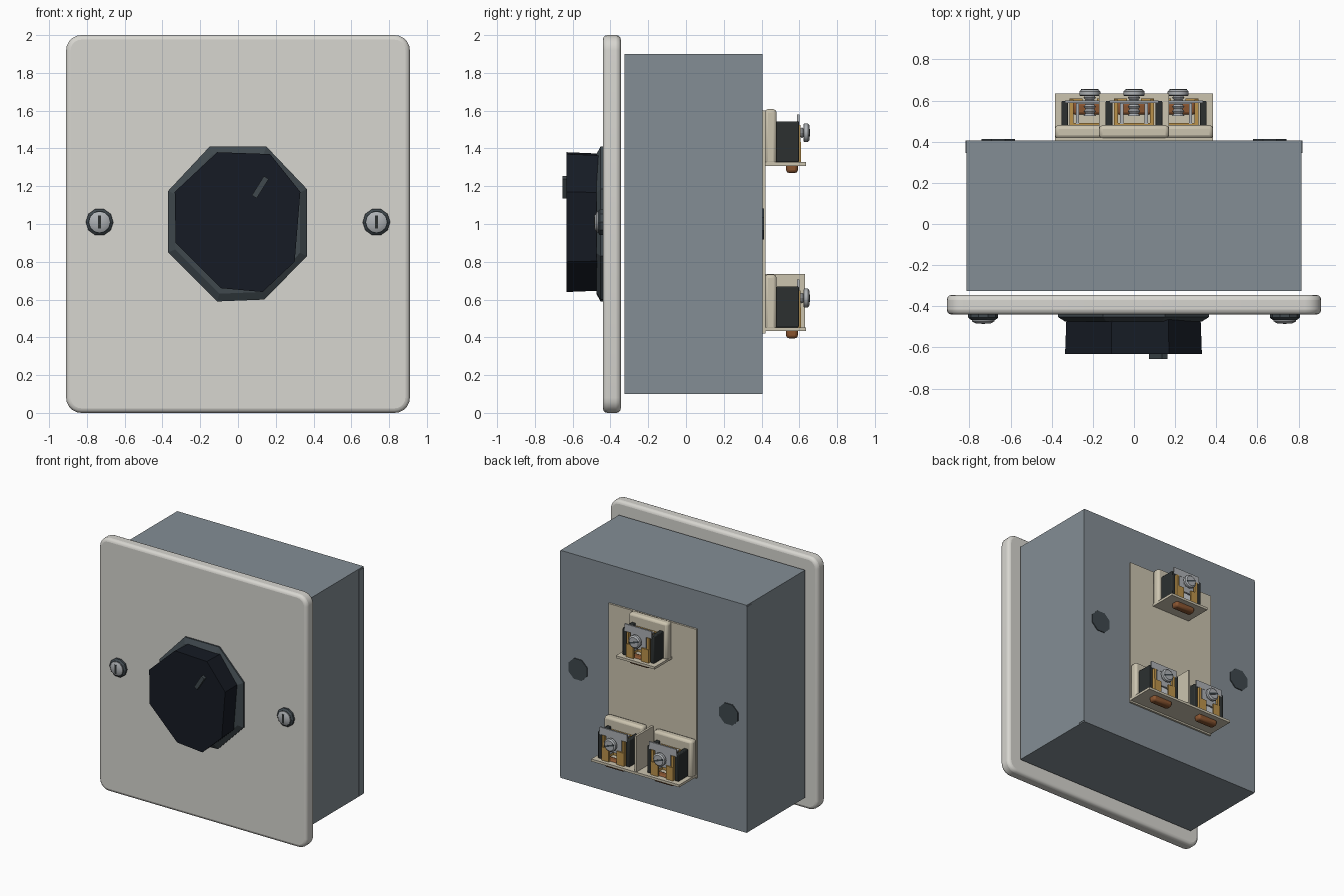
import bpy, bmesh, math
from mathutils import Matrix

if "Cube" in bpy.data.objects:
    bpy.data.objects.remove(bpy.data.objects["Cube"])


def mat(name, r, g, b):
    m = bpy.data.materials.new(name)
    m.diffuse_color = (r, g, b, 1)
    m.use_nodes = True
    m.node_tree.nodes["Principled BSDF"].inputs["Base Color"].default_value = m.diffuse_color
    return m


IVORY = mat("ivory_plate", 0.68, 0.67, 0.63)
CREAM = mat("cream_ceramic", 0.60, 0.55, 0.43)
STEEL = mat("box_steel", 0.23, 0.27, 0.30)
BLACK = mat("knob_black", 0.008, 0.011, 0.018)
SLATE = mat("dark_slate", 0.05, 0.065, 0.075)
COAL = mat("cheek_black", 0.025, 0.03, 0.03)
METAL = mat("bright_metal", 0.42, 0.44, 0.46)
BRASS = mat("brass", 0.50, 0.29, 0.07)
COPPER = mat("copper", 0.25, 0.09, 0.03)


def finish(name, bm, material, bevel=0, segs=2, smooth=True):
    bmesh.ops.recalc_face_normals(bm, faces=bm.faces)
    me = bpy.data.meshes.new(name)
    bm.to_mesh(me)
    bm.free()
    me.materials.append(material)
    ob = bpy.data.objects.new(name, me)
    bpy.context.collection.objects.link(ob)
    if bevel:
        mod = ob.modifiers.new("bevel", 'BEVEL')
        mod.width, mod.segments, mod.limit_method = bevel, segs, 'ANGLE'
        mod.angle_limit = math.radians(50)
    if smooth:
        bpy.ops.object.select_all(action='DESELECT')
        ob.select_set(True)
        bpy.context.view_layer.objects.active = ob
        bpy.ops.object.shade_smooth_by_angle(angle=math.radians(35))
    return ob


def box(name, x, y, z, material, bevel=0, spin=0):
    bm = bmesh.new()
    bmesh.ops.create_cube(bm, size=1)
    c = [(a[0] + a[1]) / 2 for a in (x, y, z)]
    s = [a[1] - a[0] for a in (x, y, z)]
    bm.transform(Matrix.Translation(c) @ Matrix.Rotation(spin, 4, 'Y') @ Matrix.Diagonal((*s, 1)))
    return finish(name, bm, material, bevel, smooth=bevel > 0)


def loft(name, rings, material, bevel=0, segs=2, smooth=False):
    """Skin between matching outlines; each ring is (y, [(x, z), ...])."""
    bm = bmesh.new()
    vs = [[bm.verts.new((px, y, pz)) for px, pz in pts] for y, pts in rings]
    n = len(vs[0])
    for a, b in zip(vs, vs[1:]):
        for i in range(n):
            bm.faces.new((a[i], a[(i + 1) % n], b[(i + 1) % n], b[i]))
    bm.faces.new(vs[0])
    bm.faces.new(vs[-1])
    return finish(name, bm, material, bevel, segs, smooth)


def circle(cx, cz, r, n=12, start=0.0):
    return [(cx + r * math.cos(start + 2 * math.pi * i / n),
             cz + r * math.sin(start + 2 * math.pi * i / n)) for i in range(n)]


def turned(name, cx, cz, profile, material, n=12, smooth=True):
    return loft(name, [(y, circle(cx, cz, r, n)) for y, r in profile], material, smooth=smooth)


def scaled(pts, f, cz=1.0):
    return [(x * f, cz + (z - cz) * f) for x, z in pts]


# Front plate with rounded corners and soft edges
R, HW = 0.08, 0.91
outline = []
for cx, cz, a0 in ((HW - R, 2 - R, 0), (R - HW, 2 - R, 90), (R - HW, R, 180), (HW - R, R, 270)):
    for k in range(6):
        a = math.radians(a0 + 18 * k)
        outline.append((cx + R * math.cos(a), cz + R * math.sin(a)))
loft("front_plate", [(-0.44, outline), (-0.345, outline)], IVORY, 0.024, 3, True)

# Sheet-metal back box: panel, four walls and folded rim
X0, X1, Z0, Z1, T = -0.815, 0.815, 0.10, 1.90, 0.015
box("box_back_panel", (X0, X1), (0.39, 0.405), (Z0, Z1), STEEL)
box("box_wall_left", (X0, X0 + T), (-0.325, 0.392), (Z0, Z1), STEEL)
box("box_wall_right", (X1 - T, X1), (-0.325, 0.392), (Z0, Z1), STEEL)
box("box_floor", (X0, X1), (-0.325, 0.392), (Z0, Z0 + T), STEEL)
box("box_roof", (X0, X1), (-0.325, 0.392), (Z1 - T, Z1), STEEL)
for s, side in ((-1, "left"), (1, "right")):
    x = sorted((s * 0.812, s * 0.819))
    box(f"rim_fold_{side}", x, (0.345, 0.405), (Z0 + 0.01, Z1 - 0.01), STEEL)

# Faceted dial skirt and knob
skirt = [(-0.15, 1.41), (0.15, 1.41), (0.365, 1.185), (0.365, 0.83),
         (0.14, 0.60), (-0.11, 0.59), (-0.37, 0.85), (-0.37, 1.175)]
knob = [(-0.11, 1.38), (0.17, 1.37), (0.33, 1.17), (0.30, 0.80),
        (0.13, 0.64), (-0.09, 0.66), (-0.33, 0.90), (-0.335, 1.17)]
loft("dial_skirt", [(-0.435, skirt), (-0.452, skirt), (-0.475, scaled(skirt, 0.9))], SLATE)
loft("dial_knob", [(-0.45, scaled(knob, 0.98)), (-0.632, knob)], BLACK)
box("dial_pointer", (0.103, 0.133), (-0.655, -0.62), (1.135, 1.255), SLATE, spin=math.radians(32))

# Plate screws, and knockouts in the back panel
for s, side in ((-1, "left"), (1, "right")):
    turned(f"plate_screw_washer_{side}", s * 0.733, 1.01,
           [(-0.435, 0.073), (-0.455, 0.073), (-0.467, 0.058)], SLATE, 10, False)
    turned(f"plate_screw_head_{side}", s * 0.733, 1.01,
           [(-0.46, 0.055), (-0.473, 0.055), (-0.484, 0.035)], METAL)
    box(f"plate_screw_slot_{side}", (s * 0.733 - 0.008, s * 0.733 + 0.008),
        (-0.486, -0.47), (0.975, 1.045), COAL)
    loft(f"back_knockout_{side}", [(y, circle(s * 0.66, 1.0, 0.088, 8, math.pi / 8))
                                   for y in (0.40, 0.412)], SLATE)

# Cream mounting plate with the divider and shared shelf of the lower pair
box("mounting_plate", (-0.385, 0.385), (0.40, 0.42), (0.42, 1.60), CREAM)
box("lower_shelf", (-0.385, 0.385), (0.41, 0.635), (0.433, 0.452), CREAM)
box("lower_divider", (-0.009, 0.009), (0.415, 0.63), (0.44, 0.735), CREAM)
box("upper_shelf", (-0.17, 0.17), (0.41, 0.635), (1.308, 1.327), CREAM)


def terminal(tag, cx, z, half):
    """Wire clamp standing on a shelf whose underside is at height z."""
    box(f"{tag}_pad", (cx - half, cx + half), (0.415, 0.48), (z + 0.005, z + 0.30), CREAM, 0.018)
    for s, side in ((-1, "left"), (1, "right")):
        def span(a, b):
            return sorted((cx + s * a, cx + s * b))
        box(f"{tag}_cheek_{side}", span(0.105, 0.138), (0.475, 0.598), (z + 0.02, z + 0.235), COAL, 0.006)
        box(f"{tag}_brass_jaw_{side}", span(0.078, 0.098), (0.48, 0.605), (z + 0.02, z + 0.215), BRASS)
        box(f"{tag}_brass_lip_{side}", span(0.035, 0.098), (0.595, 0.61), (z + 0.02, z + 0.125), BRASS)
        box(f"{tag}_clamp_arm_{side}", span(0.052, 0.068), (0.485, 0.59), (z + 0.06, z + 0.215), METAL)
    box(f"{tag}_brass_bed", (cx - 0.098, cx + 0.098), (0.475, 0.49), (z + 0.02, z + 0.215), BRASS)
    box(f"{tag}_clamp_face", (cx - 0.068, cx + 0.068), (0.582, 0.598), (z + 0.10, z + 0.235), METAL)
    box(f"{tag}_clamp_tab", (cx - 0.12, cx + 0.12), (0.588, 0.600), (z + 0.215, z + 0.272), METAL)
    # Threaded clamping screw with slotted head
    thread = [(0.625 - 0.011 * i, 0.03 if i % 2 else 0.021) for i in range(10)]
    turned(f"{tag}_screw_thread", cx, z + 0.175, thread, METAL, 10, False)
    turned(f"{tag}_screw_head", cx, z + 0.175,
           [(0.622, 0.046), (0.626, 0.051), (0.645, 0.051), (0.654, 0.040)], METAL, 14)
    box(f"{tag}_screw_slot", (cx - 0.042, cx + 0.042), (0.64, 0.6555), (z + 0.169, z + 0.181),
        SLATE, spin=math.radians(20))
    # Copper wire bush below the shelf
    bush = box(f"{tag}_copper_bush", (cx - 0.085, cx + 0.085), (0.53, 0.592), (z - 0.038, z + 0.03), COPPER, 0.015)
    return bush


terminal("upper_terminal", 0.0, 1.308, 0.17)
terminal("lower_left_terminal", -0.215, 0.433, 0.17)
terminal("lower_right_terminal", 0.215, 0.433, 0.17)
